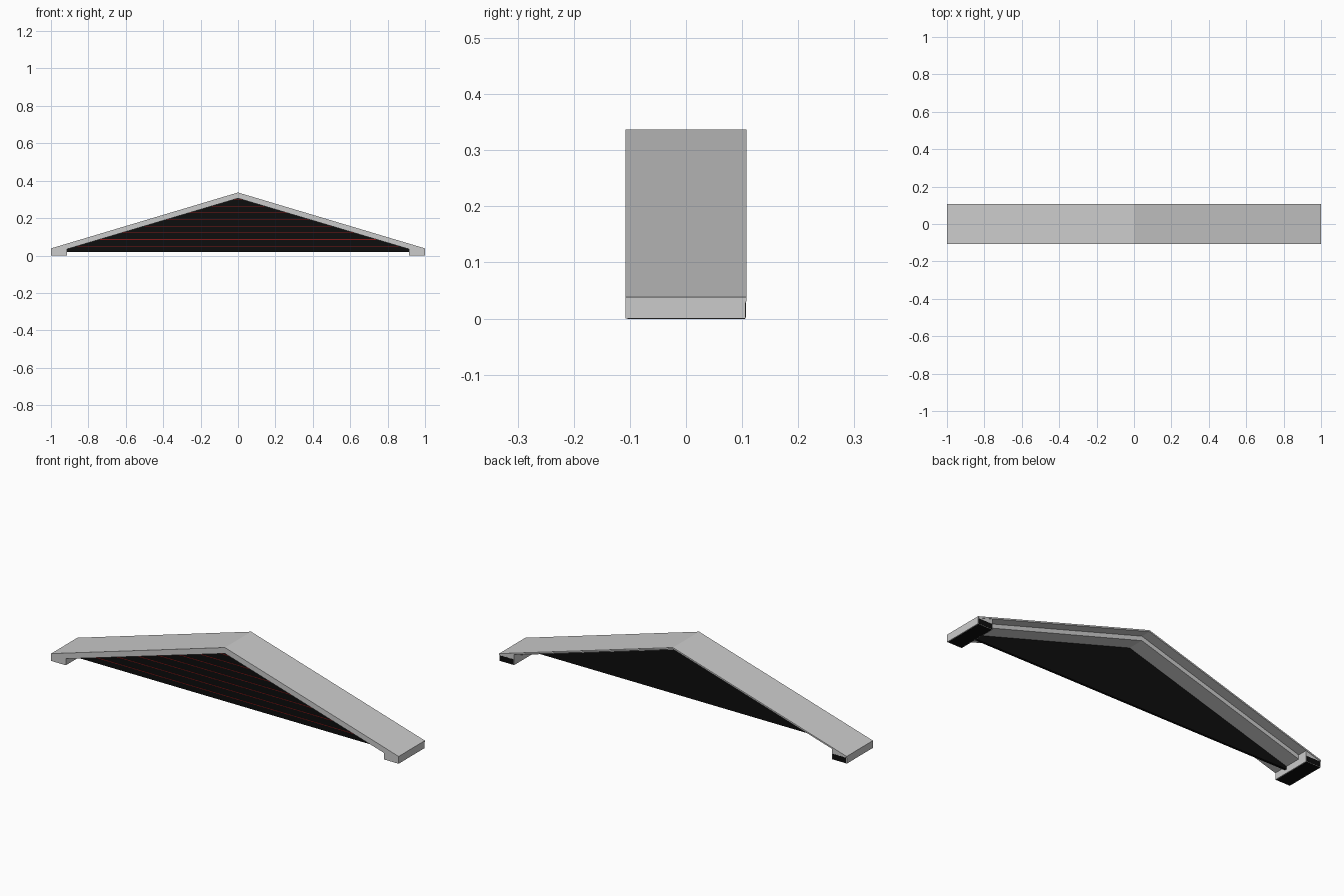
import bpy, bmesh

if "Cube" in bpy.data.objects:
    bpy.data.objects.remove(bpy.data.objects["Cube"])

def mat(name, col):
    m = bpy.data.materials.new(name)
    m.diffuse_color = (*col, 1)
    m.use_nodes = True
    m.node_tree.nodes["Principled BSDF"].inputs["Base Color"].default_value = m.diffuse_color
    return m

BLACK = mat("black_paint", (0.004, 0.004, 0.004))
RED = mat("red_line", (0.25, 0.01, 0.01))

def prism(name, pts, y0, y1, material=None):
    """Extrude an x/z profile from y0 to y1."""
    bm = bmesh.new()
    f = bm.faces.new([bm.verts.new((x, y0, z)) for x, z in pts])
    ext = bmesh.ops.extrude_face_region(bm, geom=[f])["geom"]
    vs = [v for v in ext if isinstance(v, bmesh.types.BMVert)]
    bmesh.ops.translate(bm, vec=(0, y1 - y0, 0), verts=vs)
    bmesh.ops.recalc_face_normals(bm, faces=bm.faces)
    me = bpy.data.meshes.new(name)
    bm.to_mesh(me)
    bm.free()
    ob = bpy.data.objects.new(name, me)
    bpy.context.collection.objects.link(ob)
    if material:
        me.materials.append(material)
    return ob

def rect(x0, x1, z0, z1):
    return [(x0, z0), (x1, z0), (x1, z1), (x0, z1)]

F, B = -0.108, 0.108        # front and back planes
APEX, EAVE, T = 0.337, 0.038, 0.008
FOOT, INNER_APEX, INNER_EAVE = 0.915, 0.306, 0.034

# thin roof sheet, full depth
prism("roof_sheet", [(-1, EAVE), (0, APEX), (1, EAVE),
                     (1, EAVE - T), (0, APEX - T), (-1, EAVE - T)], F, B)

# sloping frame under the sheet, stopping short of the back
z_in = EAVE - T + (1 - FOOT) * (APEX - EAVE)
prism("gable_frame", [(-FOOT, INNER_EAVE), (-FOOT, z_in), (0, APEX - T),
                      (FOOT, z_in), (FOOT, INNER_EAVE), (0, INNER_APEX)], F, 0.055)

# eave feet with dark undersides and backs
for side, s in (("left", -1), ("right", 1)):
    prism(side + "_foot", [(s * FOOT, 0), (s, 0), (s, EAVE - T), (s * FOOT, z_in)], F, B - 0.002)
    a, b = sorted((s * (FOOT + 0.004), s * 0.996))
    prism(side + "_foot_underside", rect(a, b, -0.0005, 0.001), F + 0.004, B - 0.003, BLACK)
    prism(side + "_foot_back", rect(a, b, 0.002, 0.029), B - 0.003, B - 0.001, BLACK)

# black gable wall
prism("gable_wall", [(-FOOT, 0.02), (FOOT, 0.02), (FOOT, INNER_EAVE + 0.003),
                     (0, INNER_APEX + 0.003), (-FOOT, INNER_EAVE + 0.003)], -0.042, -0.03, BLACK)

# thin red seams between the boards
for i in range(8):
    z = 0.05 + i * 0.0355
    w = FOOT * (INNER_APEX - z) / (INNER_APEX - INNER_EAVE) - 0.004
    if w > 0.01:
        prism(f"board_seam_{i + 1}", rect(-w, w, z - 0.0015, z + 0.0015), -0.0435, -0.041, RED)
